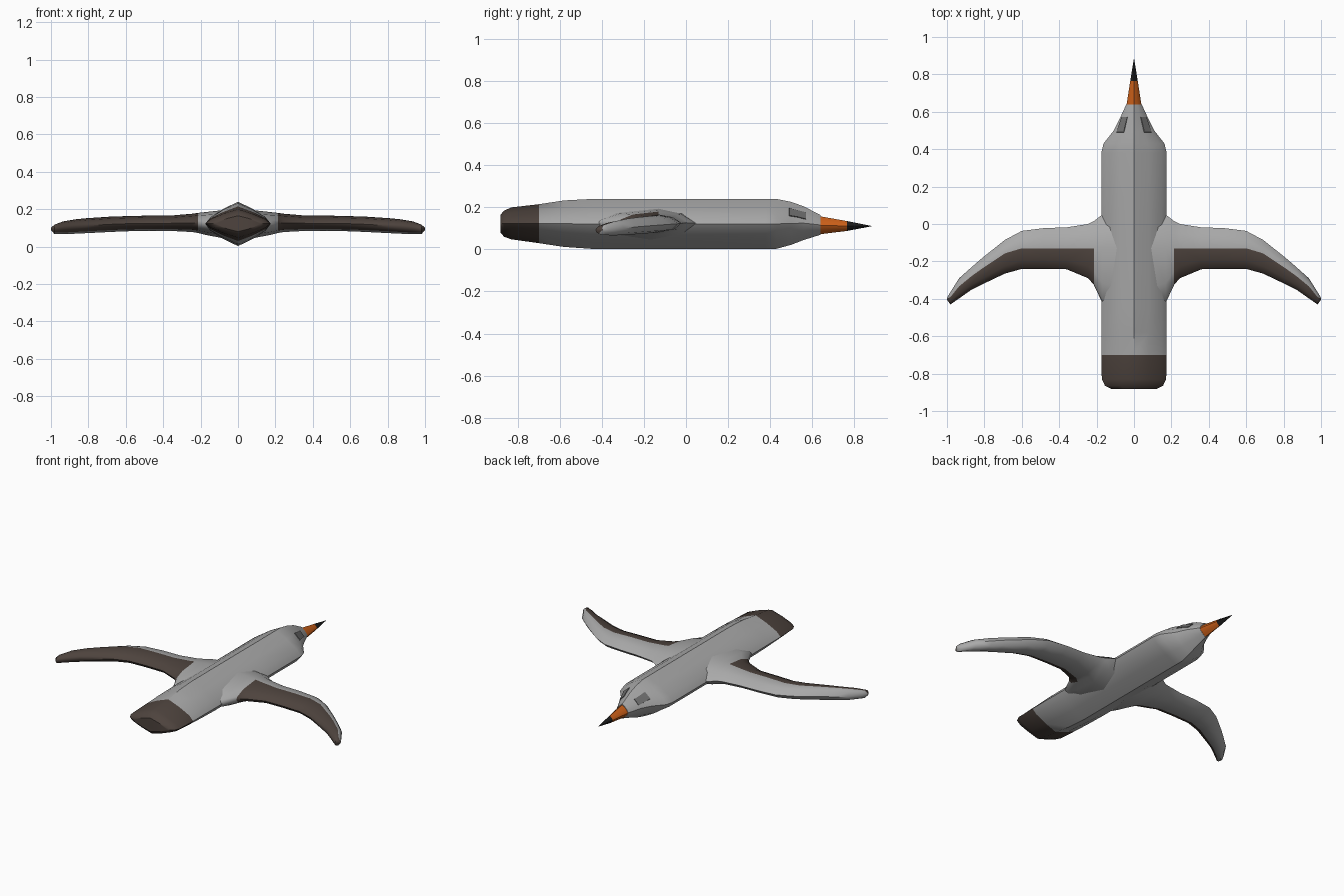
import bpy, bmesh
from mathutils import Vector
from mathutils.bvhtree import BVHTree

if "Cube" in bpy.data.objects:
    bpy.data.objects.remove(bpy.data.objects["Cube"])


def material(name, rgb):
    m = bpy.data.materials.new(name)
    m.diffuse_color = (*rgb, 1)
    m.use_nodes = True
    m.node_tree.nodes["Principled BSDF"].inputs["Base Color"].default_value = m.diffuse_color
    return m


GREY = material("pale grey", (0.40, 0.40, 0.40))
BROWN = material("dark brown", (0.075, 0.056, 0.047))
ORANGE = material("orange", (0.62, 0.12, 0.01))
BLACK = material("black", (0.012, 0.012, 0.012))
EYE = material("eye grey", (0.16, 0.16, 0.16))


def loft(name, rings, mats, pick=None, angle=40):
    """Skin rings of points; pick(ring, side) returns a material index."""
    bm = bmesh.new()
    vs = [[bm.verts.new(p) for p in r] for r in rings]
    n = len(rings[0])
    for i in range(len(vs) - 1):
        for j in range(n):
            k = (j + 1) % n
            f = bm.faces.new((vs[i][j], vs[i][k], vs[i + 1][k], vs[i + 1][j]))
            f.material_index = pick(i, j) if pick else 0
    for i, ring in ((0, vs[0]), (len(vs) - 2, vs[-1])):
        bm.faces.new(ring).material_index = pick(i, n // 2 - 1) if pick else 0
    bmesh.ops.recalc_face_normals(bm, faces=bm.faces)
    me = bpy.data.meshes.new(name)
    bm.to_mesh(me)
    bm.free()
    for m in mats:
        me.materials.append(m)
    ob = bpy.data.objects.new(name, me)
    bpy.context.collection.objects.link(ob)
    bpy.ops.object.select_all(action='DESELECT')
    ob.select_set(True)
    bpy.context.view_layer.objects.active = ob
    bpy.ops.object.shade_smooth_by_angle(angle=angle * 3.14159 / 180)
    return ob


# Rounded diamond cross-section shared by body and beak
QUARTER = [(0, 1), (0.45, 0.68), (0.85, 0.30), (1, 0)]
RIGHT = QUARTER + [(x, -z) for x, z in QUARTER[-2::-1]]
SECTION = RIGHT + [(-x, z) for x, z in RIGHT[-2:0:-1]]


def diamond(y, w, lo, hi):
    c, h = (lo + hi) / 2, (hi - lo) / 2
    return [(x * w, y, c + z * h) for x, z in SECTION]


# Body: y, half width, bottom, top
BODY = [(-0.882, 0.12, 0.08, 0.165), (-0.865, 0.155, 0.06, 0.185),
        (-0.83, 0.172, 0.048, 0.2), (-0.7, 0.175, 0.03, 0.215),
        (-0.58, 0.175, 0.012, 0.233), (-0.45, 0.175, 0.003, 0.24),
        (0.05, 0.175, 0.003, 0.24), (0.38, 0.175, 0.003, 0.24),
        (0.43, 0.163, 0.003, 0.24), (0.50, 0.108, 0.022, 0.226),
        (0.56, 0.078, 0.045, 0.205), (0.64, 0.041, 0.07, 0.163)]
body = loft("body", [diamond(*r) for r in BODY], [GREY, BROWN],
            lambda i, j: 1 if i < 3 else 0)

# Beak with black tip
BEAK = [(0.635, 0.04, 0.072, 0.158), (0.765, 0.02, 0.088, 0.135),
        (0.882, 0.001, 0.11, 0.112)]
loft("beak", [diamond(*r) for r in BEAK], [ORANGE, BLACK], lambda i, j: i)

# Wings: x, leading y, trailing y, bottom, top
WING = [(0.08, 0.07, -0.46, 0.045, 0.195), (0.17, 0.05, -0.42, 0.062, 0.185),
        (0.215, 0.015, -0.325, 0.073, 0.180), (0.245, 0.0, -0.29, 0.078, 0.176),
        (0.36, -0.018, -0.242, 0.084, 0.166), (0.48, -0.022, -0.24, 0.084, 0.166),
        (0.6, -0.037, -0.24, 0.082, 0.163), (0.69, -0.085, -0.265, 0.078, 0.16),
        (0.81, -0.18, -0.322, 0.072, 0.152), (0.87, -0.232, -0.352, 0.069, 0.146),
        (0.935, -0.29, -0.398, 0.067, 0.135), (0.982, -0.365, -0.43, 0.068, 0.117),
        (1.0, -0.395, -0.405, 0.088, 0.1)]


def wing_ring(x, lead, trail, lo, hi, side):
    # top point where the brown begins
    b = (lead + 0.13) / (lead - trail) if x < 0.65 else 0.4
    prof = [(0, 0), (0.4 * b, 0.7), (b, 1), (0.78, 0.75), (0.96, 0.3),
            (1, 0), (0.95, -0.4), (0.78, -0.75), (0.45, -1), (0.15, -0.7)]
    c, h = (lo + hi) / 2, (hi - lo) / 2
    return [(side * x, lead + (trail - lead) * t, c + h * z) for t, z in prof]


for side, name in ((1, "right_wing"), (-1, "left_wing")):
    loft(name, [wing_ring(*r, side) for r in WING], [GREY, BROWN],
         lambda i, j: 1 if i >= 2 and 2 <= j <= 6 else 0, 45)

# Eyes: thin plates laid on the head surface
tree = BVHTree.FromObject(body, bpy.context.evaluated_depsgraph_get())
CORNERS = [((0.034, 0.57), (0.064, 0.57)), ((0.044, 0.53), (0.078, 0.53)),
           ((0.053, 0.49), (0.092, 0.49))]
for side, name in ((1, "right_eye"), (-1, "left_eye")):
    rings = []
    for (xa, y), (xb, _) in CORNERS:
        pts = []
        for k in range(4):
            hit, nor, _, _ = tree.ray_cast(
                Vector((side * (xa + (xb - xa) * k / 3), y, 1)), Vector((0, 0, -1)))
            pts.append((hit + nor * 0.004, hit - nor * 0.004))
        rings.append([p[0] for p in pts] + [p[1] for p in reversed(pts)])
    loft(name, rings, [EYE])
